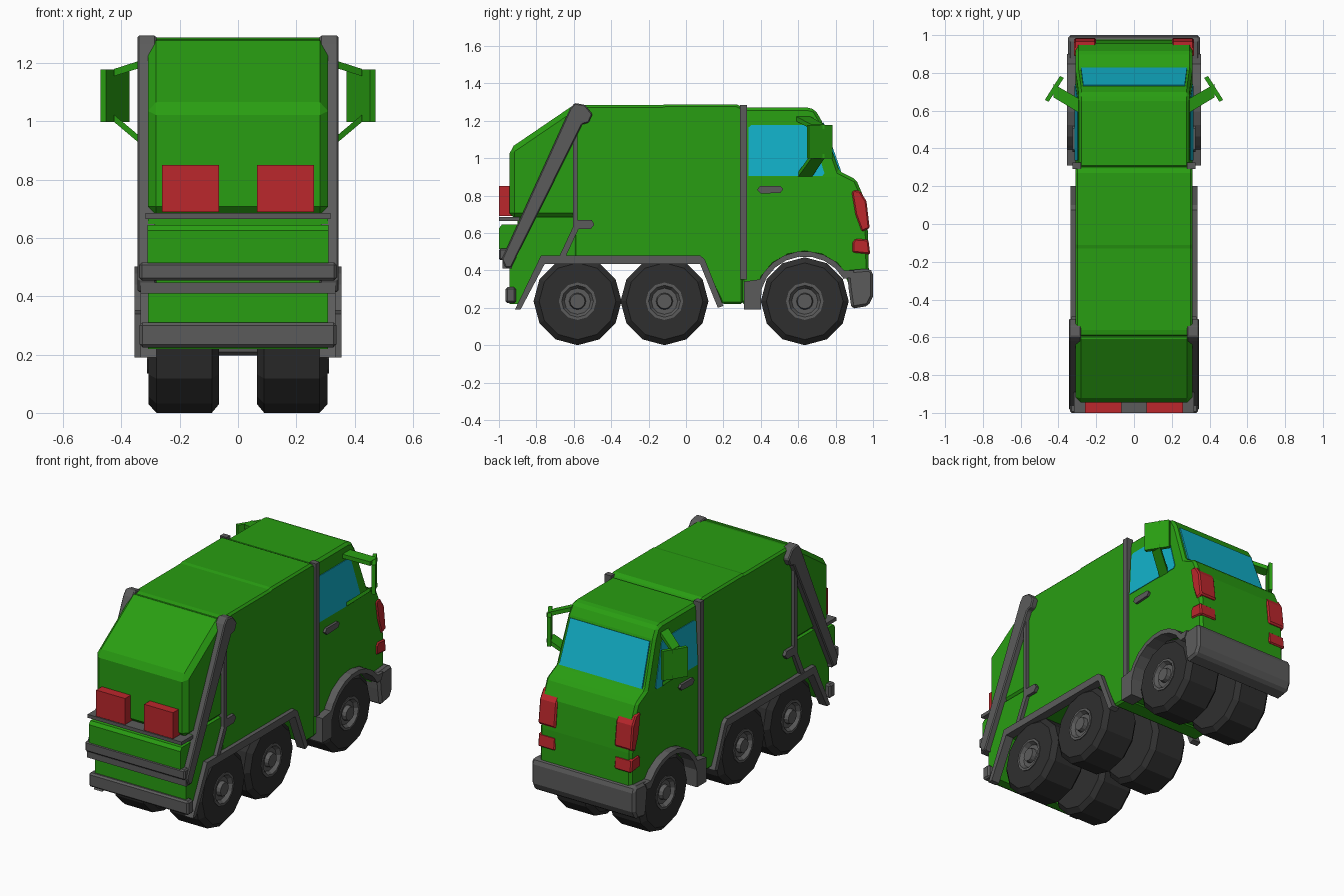
import bpy, bmesh
from math import sin, cos, pi, radians


def material(name, rgb):
    m = bpy.data.materials.new(name)
    m.diffuse_color = (*rgb, 1)
    return m


GREEN = material("green_paint", (0.022, 0.34, 0.006))
GREY = material("dark_grey", (0.105, 0.105, 0.105))
TYRE = material("rubber", (0.028, 0.028, 0.028))
RED = material("red_lamp", (0.50, 0.02, 0.025))
GLASS = material("glass", (0.006, 0.45, 0.60))


def finish(name, bm, mat, bevel=0, mirror=False):
    bmesh.ops.recalc_face_normals(bm, faces=bm.faces)
    me = bpy.data.meshes.new(name)
    bm.to_mesh(me)
    bm.free()
    me.materials.append(mat)
    ob = bpy.data.objects.new(name, me)
    bpy.context.collection.objects.link(ob)
    if bevel:
        b = ob.modifiers.new("Bevel", 'BEVEL')
        b.width, b.segments = bevel, 1
        b.limit_method, b.angle_limit = 'ANGLE', radians(40)
    if mirror:
        ob.modifiers.new("Mirror", 'MIRROR')
    return ob


def prism(name, pts, x0, x1, mat, bevel=0, mirror=False, taper=False):
    """Extrude a (y, z) outline from x0 to x1; taper leans the cab sides in."""
    bm = bmesh.new()
    face = bm.faces.new([bm.verts.new((x0, y, z)) for y, z in pts])
    ext = bmesh.ops.extrude_face_region(bm, geom=[face])["geom"]
    for v in ext:
        if isinstance(v, bmesh.types.BMVert):
            v.co.x = x1
    if taper:
        bmesh.ops.bisect_plane(bm, geom=bm.verts[:] + bm.edges[:] + bm.faces[:],
                               plane_co=(0, 0, 0.9), plane_no=(0, 0, 1))
        for v in bm.verts:
            v.co.x *= 1 - 0.16 * max(0, v.co.z - 0.9)
    return finish(name, bm, mat, bevel, mirror)


def box(name, y0, y1, z0, z1, x0, x1, mat, bevel=0, mirror=False):
    return prism(name, [(y0, z0), (y1, z0), (y1, z1), (y0, z1)], x0, x1, mat, bevel, mirror)


def hull(name, pts, mat):
    bm = bmesh.new()
    for p in pts:
        bm.verts.new(p)
    bmesh.ops.convex_hull(bm, input=bm.verts[:])
    bmesh.ops.dissolve_limit(bm, angle_limit=0.01, verts=bm.verts[:], edges=bm.edges[:])
    return finish(name, bm, mat, mirror=True)


def lathe(name, profile, y, z, n, mat):
    """Spin an (x, radius) profile around an axle at (y, z)."""
    bm = bmesh.new()
    rings = [[bm.verts.new((x, y + r * sin(2 * pi * i / n), z - r * cos(2 * pi * i / n)))
              for i in range(n)] for x, r in profile]
    for a, b in zip(rings, rings[1:]):
        for i in range(n):
            j = (i + 1) % n
            bm.faces.new((a[i], a[j], b[j], b[i]))
    bm.faces.new(rings[0])
    bm.faces.new(rings[-1])
    return finish(name, bm, mat, mirror=True)


def arc(cy, cz, r, a0, a1, n):
    return [(cy + r * cos(radians(a0 + (a1 - a0) * i / n)),
             cz + r * sin(radians(a0 + (a1 - a0) * i / n))) for i in range(n + 1)]


WY, WZ = 0.635, 0.235

# Container and rear hopper
prism("container", [(-0.60, 0.44), (-0.60, 1.275), (-0.56, 1.283), (-0.13, 1.283), (-0.11, 1.288),
                    (0.27, 1.288), (0.305, 1.27), (0.305, 0.22), (0.19, 0.22), (0.085, 0.44)],
      -0.31, 0.31, GREEN, 0.012)
prism("hopper_upper", [(-0.57, 0.68), (-0.945, 0.68), (-0.945, 1.05), (-0.61, 1.278), (-0.57, 1.278)],
      -0.309, 0.309, GREEN, 0.028)
prism("hopper_lower", [(-0.57, 0.44), (-0.77, 0.44), (-0.89, 0.22), (-0.945, 0.22), (-0.945, 0.50),
                       (-0.90, 0.52), (-0.90, 0.685), (-0.57, 0.685)], -0.308, 0.308, GREEN)

# Cab with wheel arch
prism("cab", [(0.295, 0.22), (0.295, 1.27), (0.65, 1.27), (0.69, 1.26), (0.725, 1.20), (0.82, 0.93),
              (0.91, 0.885), (0.955, 0.78), (0.973, 0.60), (0.98, 0.28)]
      + arc(WY, WZ, 0.255, 10, 170, 8) + [(0.384, 0.22)], -0.31, 0.31, GREEN, 0.015, taper=True)
prism("side_window", [(0.335, 0.905), (0.335, 1.165), (0.35, 1.178), (0.64, 1.178), (0.665, 1.16),
                      (0.74, 0.92), (0.73, 0.905)], 0.29, 0.314, GLASS, mirror=True, taper=True)
prism("windshield", [(0.725, 1.185), (0.737, 1.19), (0.828, 0.935), (0.81, 0.935)],
      -0.282, 0.282, GLASS, taper=True)
box("cab_pillar", 0.29, 0.325, 0.35, 1.285, 0.28, 0.325, GREY, mirror=True)
prism("door_handle", [(0.38, 0.83), (0.395, 0.85), (0.505, 0.85), (0.52, 0.835), (0.505, 0.815),
                      (0.40, 0.81)], 0.30, 0.325, GREY, mirror=True)

# Front lamps wrapping the corners
prism("upper_front_lamp", [(0.885, 0.82), (0.90, 0.83), (0.93, 0.825), (0.965, 0.77), (0.982, 0.625),
                           (0.94, 0.605), (0.905, 0.70)], 0.20, 0.317, RED, 0.008, mirror=True)
prism("lower_front_lamp", [(0.89, 0.495), (0.89, 0.55), (0.905, 0.57), (0.975, 0.565), (0.985, 0.485)],
      0.20, 0.317, RED, 0.008, mirror=True)

# Front bumper and fenders
prism("front_bumper", [(0.86, 0.40), (0.98, 0.41), (1.0, 0.39), (1.0, 0.26), (0.975, 0.21),
                       (0.885, 0.195), (0.87, 0.30)], -0.35, 0.35, GREY, 0.018)
prism("front_fender", [(0.90, 0.40)] + arc(WY, WZ, 0.268, 38, 145, 7)
      + [(0.395, 0.352), (0.31, 0.34), (0.31, 0.19), (0.40, 0.19)]
      + arc(WY, WZ, 0.24, 165, 30, 8) + [(0.88, 0.36)], 0.27, 0.355, GREY, mirror=True)

# Rear mudguard strip over both axles
prism("rear_mudguard", [(-0.775, 0.48), (0.075, 0.48), (0.10, 0.46), (0.20, 0.21), (0.17, 0.20),
                        (0.075, 0.435), (-0.755, 0.435), (-0.885, 0.19), (-0.915, 0.19)],
      0.28, 0.335, GREY, mirror=True)

# Tail lift arms and side pipe
prism("lift_arm", [(-0.62, 1.265), (-0.595, 1.295), (-0.54, 1.285), (-0.50, 1.235), (-0.52, 1.19),
                   (-0.555, 1.18), (-0.935, 0.415), (-0.965, 0.415), (-0.985, 0.46)],
      0.28, 0.345, GREY, 0.006, mirror=True)
prism("side_pipe", [(-0.605, 1.20), (-0.58, 1.20), (-0.58, 0.67), (-0.505, 0.67), (-0.49, 0.645),
                    (-0.51, 0.62), (-0.575, 0.62), (-0.645, 0.47), (-0.68, 0.47), (-0.605, 0.63)],
      0.30, 0.33, GREY, mirror=True)

# Tail details
box("tail_lamp", -1.0, -0.93, 0.69, 0.85, 0.065, 0.26, RED, mirror=True)
box("tail_shelf", -1.0, -0.89, 0.665, 0.686, -0.318, 0.318, GREY)
prism("tail_step", [(-1.0, 0.515), (-1.0, 0.625), (-0.985, 0.645), (-0.89, 0.645), (-0.89, 0.515)],
      -0.31, 0.31, GREEN)
box("tail_upper_bar", -1.0, -0.92, 0.455, 0.516, -0.338, 0.338, GREY, 0.008)
box("tail_lower_bar", -0.98, -0.93, 0.41, 0.447, -0.335, 0.335, GREY)
box("rear_bumper", -0.965, -0.91, 0.225, 0.31, -0.338, 0.338, GREY, 0.01)

# Mirrors on two struts
for part, z_in, z_out in (("upper", 1.20, 1.155), ("lower", 0.88, 0.998)):
    hull(f"mirror_{part}_strut",
         [(x, y, z + dz) for x, ys, z in ((0.285, (0.585, 0.66), z_in), (0.425, (0.67, 0.74), z_out))
          for y in ys for dz in (0, 0.025)], GREEN)
hull("mirror", [(x, y, z) for x, y in ((0.372, 0.773), (0.392, 0.783), (0.472, 0.657), (0.452, 0.647))
                for z in (0.998, 1.178)], GREEN)

# Wheels: twelve-sided tyres with dished hubs
for axle, y in (("rear", -0.58), ("middle", -0.115), ("front", WY)):
    lathe(f"{axle}_tyre", [(0.065, 0.205), (0.09, 0.235), (0.28, 0.235), (0.307, 0.205),
                           (0.307, 0.10), (0.28, 0.09)], y, WZ, 12, TYRE)
    lathe(f"{axle}_hub", [(0.27, 0.10), (0.312, 0.10), (0.312, 0.085), (0.29, 0.07),
                          (0.29, 0.045), (0.315, 0.04)], y, WZ, 12, GREY)
